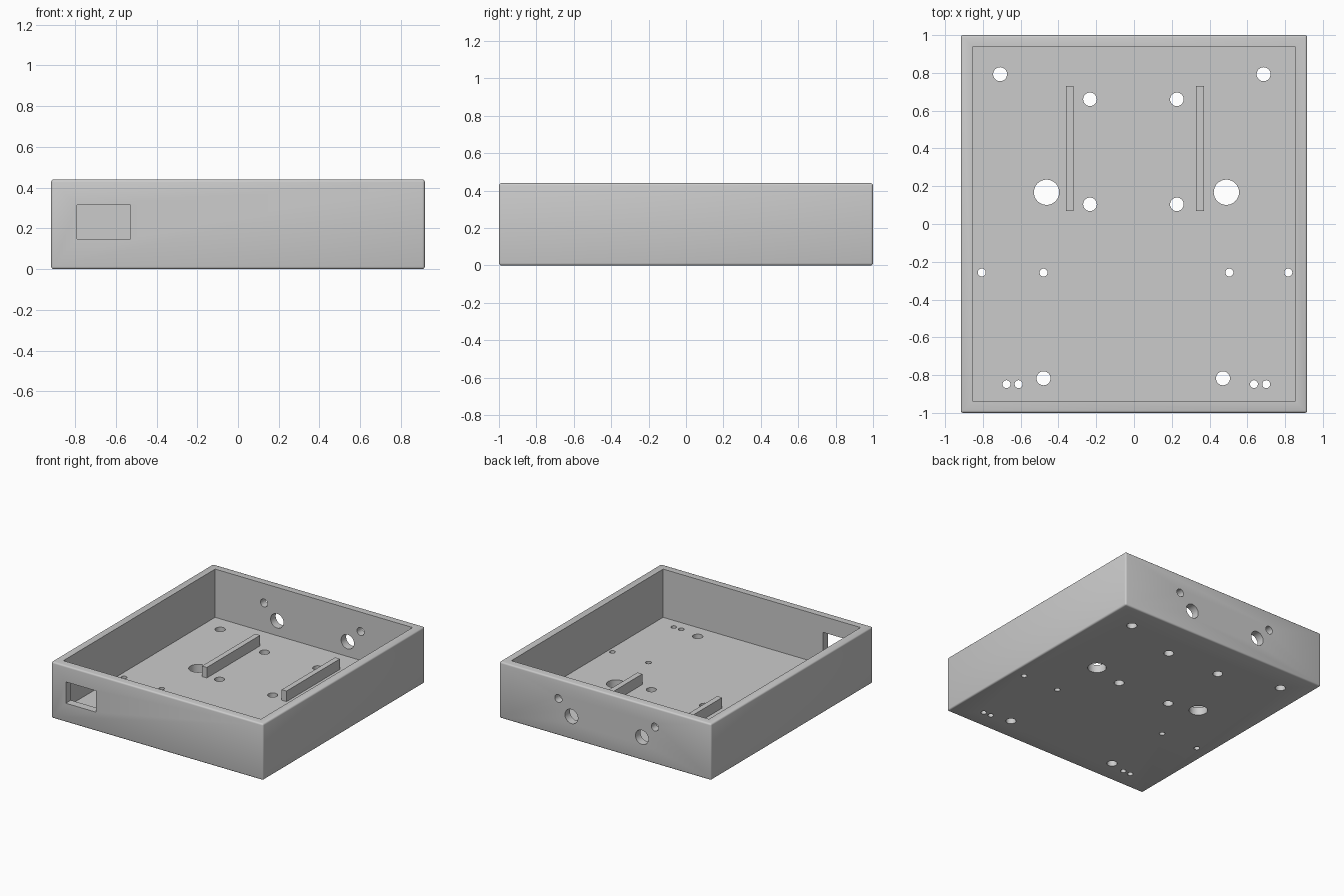
import bpy, bmesh, math
from mathutils import Matrix, Vector

if "Cube" in bpy.data.objects:
    bpy.data.objects.remove(bpy.data.objects["Cube"], do_unlink=True)

HALF_X, HALF_Y, HEIGHT = 0.917, 1.0, 0.44
WALL = 0.0625

grey = bpy.data.materials.new("light grey")
grey.use_nodes = True
grey.diffuse_color = (0.6, 0.6, 0.6, 1)
grey.node_tree.nodes["Principled BSDF"].inputs["Base Color"].default_value = (0.6, 0.6, 0.6, 1)


def add_box(bm, low, high):
    low, high = Vector(low), Vector(high)
    matrix = Matrix.Translation((low + high) / 2) @ Matrix.Diagonal((*(high - low), 1))
    bmesh.ops.create_cube(bm, size=1, matrix=matrix)


def add_drill(bm, centre, radius, depth, along_y=False):
    turn = Matrix.Rotation(math.pi / 2 if along_y else 0, 4, "X")
    bmesh.ops.create_cone(bm, cap_ends=True, segments=32, radius1=radius, radius2=radius,
                          depth=depth, matrix=Matrix.Translation(centre) @ turn)


def make_object(name, bm):
    mesh = bpy.data.meshes.new(name)
    bm.to_mesh(mesh)
    bm.free()
    mesh.materials.append(grey)
    obj = bpy.data.objects.new(name, mesh)
    bpy.context.collection.objects.link(obj)
    return obj


def activate(obj):
    bpy.ops.object.select_all(action="DESELECT")
    obj.select_set(True)
    bpy.context.view_layer.objects.active = obj


def cut(target, cutter):
    mod = target.modifiers.new("cut", "BOOLEAN")
    mod.operation, mod.solver, mod.object = "DIFFERENCE", "EXACT", cutter
    activate(target)
    bpy.ops.object.modifier_apply(modifier=mod.name)
    bpy.data.objects.remove(cutter, do_unlink=True)


# Tray block with softly rounded outer edges
bm = bmesh.new()
add_box(bm, (-HALF_X, -HALF_Y, 0), (HALF_X, HALF_Y, HEIGHT))
bmesh.ops.bevel(bm, geom=bm.edges[:], offset=0.0125, segments=3, profile=0.5, affect="EDGES")
tray = make_object("tray", bm)

# Open interior
bm = bmesh.new()
add_box(bm, (WALL - HALF_X, WALL - HALF_Y, WALL), (HALF_X - WALL, HALF_Y - WALL, 1))
cut(tray, make_object("interior_cutter", bm))

bm = bmesh.new()
# Floor holes: radius, then y, then x positions
floor_rows = [
    (0.037, 0.793, (-0.709, 0.686)),
    (0.036, 0.66, (-0.233, 0.227)),
    (0.036, 0.104, (-0.233, 0.227)),
    (0.067, 0.168, (-0.463, 0.489)),
    (0.021, -0.257, (-0.806, -0.479, 0.505, 0.817)),
    (0.037, -0.817, (-0.479, 0.471)),
    (0.021, -0.848, (-0.675, -0.611, 0.635, 0.7)),
]
for radius, y, xs in floor_rows:
    for x in xs:
        add_drill(bm, (x, y, WALL / 2), radius, 0.2)

# Back wall holes: two large with a small one outside each
for side in (-1, 1):
    add_drill(bm, (side * 0.305 - 0.0135, HALF_Y, 0.178), 0.056, 0.3, True)
    add_drill(bm, (side * 0.4175 - 0.0135, HALF_Y, 0.288), 0.031, 0.3, True)

# Front window
add_box(bm, (-0.79, -1.1, 0.148), (-0.527, -0.85, 0.315))
cut(tray, make_object("hole_cutter", bm))

activate(tray)
bpy.ops.object.shade_smooth_by_angle(angle=math.radians(35))

# Pair of rails on the floor
for name, x in (("right_rail", -0.34), ("left_rail", 0.35)):
    bm = bmesh.new()
    add_box(bm, (x - 0.021, 0.07, WALL - 0.01), (x + 0.021, 0.73, 0.145))
    make_object(name, bm)
